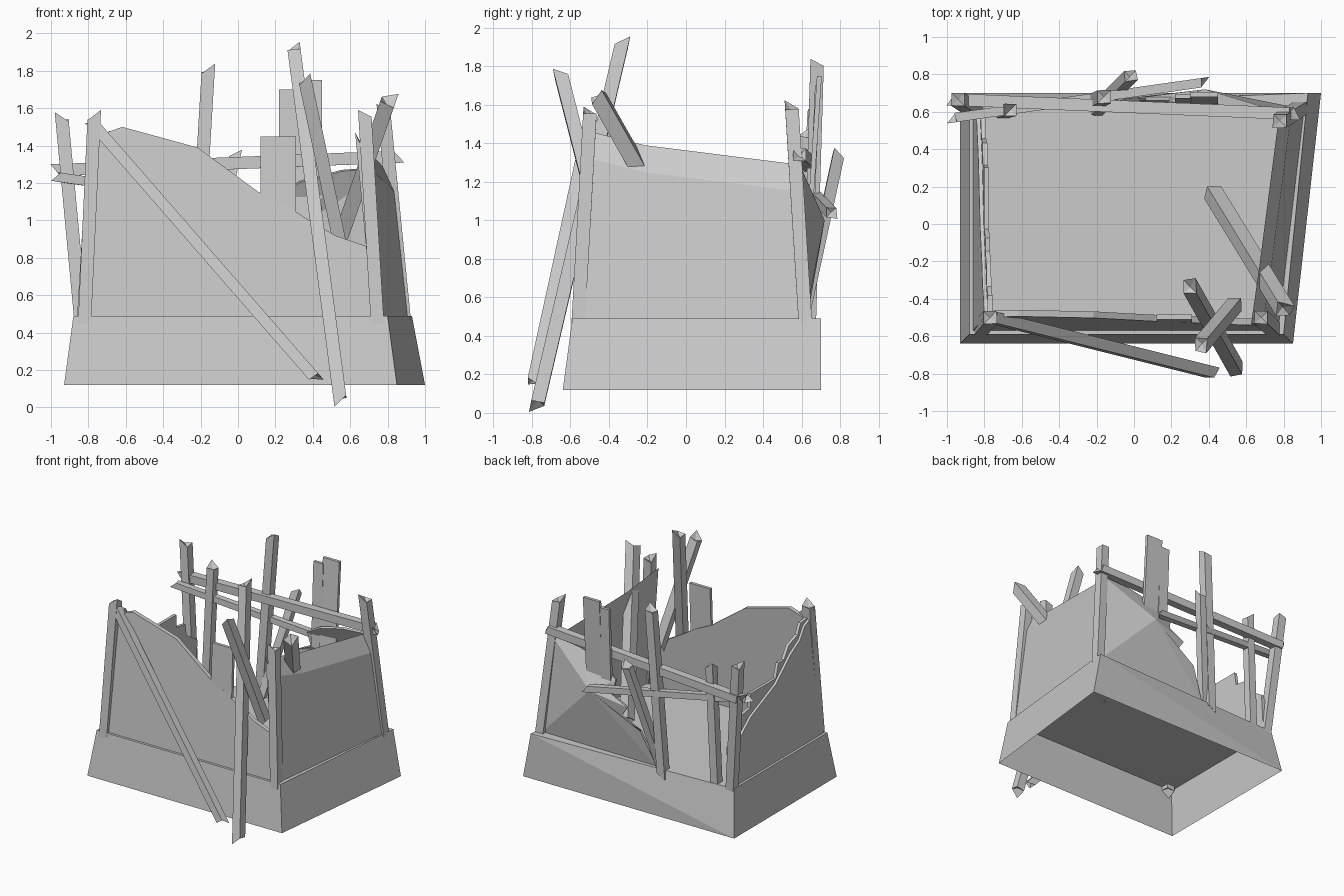
import bpy, bmesh, random
from mathutils import Vector as V

if "Cube" in bpy.data.objects:
    bpy.data.objects.remove(bpy.data.objects["Cube"])

random.seed(4)


def make(name, verts, faces):
    me = bpy.data.meshes.new(name)
    me.from_pydata([tuple(v) for v in verts], [], faces)
    me.update()
    ob = bpy.data.objects.new(name, me)
    bpy.context.collection.objects.link(ob)
    return ob


def fix_normals(ob):
    bm = bmesh.new()
    bm.from_mesh(ob.data)
    bmesh.ops.triangulate(bm, faces=[f for f in bm.faces if len(f.verts) > 4])
    bmesh.ops.recalc_face_normals(bm, faces=bm.faces)
    bm.to_mesh(ob.data)
    bm.free()


def beam(name, p, q, w=0.065, d=None, spike=0.05):
    """Square timber from p to q with splintered ends."""
    p, q = V(p), V(q)
    d = d or w
    axis = (q - p).normalized()
    ref = V((0, 1, 0)) if abs(axis.z) > 0.6 else V((0, 0, 1))
    s = axis.cross(ref).normalized()
    t = s.cross(axis).normalized()
    verts = []
    for c, out in ((p, -axis), (q, axis)):
        tall = random.randrange(4)
        for i, (a, b) in enumerate(((-1, -1), (1, -1), (1, 1), (-1, 1))):
            push = spike if i == tall else random.uniform(-0.2, 0.3) * spike
            verts.append(c + s * a * w / 2 + t * b * d / 2 + out * push)
        verts.append(c - out * spike * 0.3)
    faces = [(i, (i + 1) % 4, 5 + (i + 1) % 4, 5 + i) for i in range(4)]
    faces += [(4, (i + 1) % 4, i) for i in range(4)]
    faces += [(9, 5 + i, 5 + (i + 1) % 4) for i in range(4)]
    fix_normals(make(name, verts, faces))


def wall(name, a, b, lean, thick, profile, drop=None):
    """Wall slab from a to b; profile is (fraction along, height) of the broken
    top edge. lean is the sideways shift per unit height."""
    a, b, lean, thick = V(a), V(b), V(lean), V(thick)
    pts = [(0, 0.49), (1, 0.49)] + profile[::-1]

    def at(u, z):
        return a.lerp(b, u) + lean * (z - 0.49) + V((0, 0, z))
    n = len(pts)
    outer = [at(u, z) for u, z in pts]
    inner = [at(u, z + (drop if drop and i > 1 else 0)) + thick
             for i, (u, z) in enumerate(pts)]
    faces = [tuple(range(n)), tuple(range(2 * n - 1, n - 1, -1))]
    faces += [(i, (i + 1) % n, n + (i + 1) % n, n + i) for i in range(n)]
    fix_normals(make(name, outer + inner, faces))


# Flared foundation, open underneath, with a twisted back face
bot = [(-0.93, -0.64, 0.12), (0.85, -0.64, 0.12), (1.0, 0.70, 0.12), (-0.93, 0.70, 0.12)]
top = [(-0.88, -0.59, 0.49), (0.80, -0.59, 0.49), (0.93, 0.70, 0.49), (-0.88, 0.63, 0.49)]
make("foundation", bot + top, [(0, 1, 5, 4), (1, 2, 6, 5), (2, 3, 6), (3, 7, 6),
                               (3, 0, 4, 7), (4, 5, 6, 7)])

# Broken walls
wall("front_wall", (-0.82, -0.57, 0), (0.74, -0.57, 0), (0.03, 0.075, 0), (0, 0.035, 0),
     [(0.02, 1.45), (0.11, 1.50), (0.37, 1.39), (0.585, 1.15), (0.68, 1.08),
      (0.75, 1.01), (0.85, 0.92), (1, 0.84)])
wall("right_wall", (0.77, -0.57, 0), (0.91, 0.62, 0), (-0.10, 0, 0), (-0.05, 0, 0),
     [(0.03, 1.33), (0.3, 1.25), (0.97, 1.15)], drop=0.14)
wall("left_wall_outer", (-0.86, -0.57, 0), (-0.86, 0.61, 0), (0.06, 0, 0), (0.02, 0, 0),
     [(0.06, 1.46), (0.14, 1.42), (0.2, 1.33), (0.31, 1.26), (0.48, 1.10),
      (0.77, 0.96), (0.93, 0.82), (1, 0.77)])
wall("left_wall_inner", (-0.84, -0.57, 0), (-0.84, 0.61, 0), (0.06, 0, 0), (0.025, 0, 0),
     [(0.06, 1.46), (0.16, 1.45), (0.2, 1.37), (0.3, 1.33), (0.36, 1.24), (0.42, 1.24),
      (0.46, 1.13), (0.74, 1.13), (0.75, 1.02), (0.85, 1.0), (0.87, 0.9), (1, 0.8)])

# Back wall remnant, bulging outwards and torn along its left edge
rim = [(0.88, 0.62, 0.49), (0.81, 0.59, 1.29), (0.55, 0.60, 1.27), (0.33, 0.62, 1.21),
       (0.18, 0.66, 1.12), (0.2, 0.68, 1.0), (0.06, 0.68, 0.93), (0.12, 0.67, 0.84),
       (-0.05, 0.67, 0.76), (-0.17, 0.63, 0.49)]
n = len(rim)
back = make("back_wall", rim + [(0.38, 0.72, 1.0)], [(n, i, (i + 1) % n) for i in range(n)])
fix_normals(back)
back.modifiers.new("thickness", "SOLIDIFY").thickness = 0.02

# Loose planks standing out of the broken walls
for name, x0, x1, z0, z1, y0, y1 in (
        ("front_plank", 0.12, 0.31, 0.95, 1.45, -0.53, -0.51),
        ("back_plank_left", 0.22, 0.31, 1.0, 1.70, 0.64, 0.67),
        ("back_plank_right", 0.30, 0.45, 1.0, 1.75, 0.63, 0.68)):
    verts = [(x, y + o, z) for z, y in ((z0, y0), (z1, y1))
             for x, o in ((x0, 0), (x1, 0), (x1, 0.025), (x0, 0.025))]
    fix_normals(make(name, verts, [(0, 1, 2, 3), (4, 5, 6, 7)] +
                     [(i, (i + 1) % 4, 4 + (i + 1) % 4, 4 + i) for i in range(4)]))

# Corner and back posts, then rails and fallen timbers
for name, p, q, w in (
        ("front_left_post", (-0.82, -0.56, 0.46), (-0.77, -0.50, 1.54), 0.07),
        ("front_right_post", (0.745, -0.56, 0.46), (0.68, -0.50, 1.54), 0.07),
        ("back_left_post", (-0.84, 0.60, 0.46), (-0.94, 0.665, 1.53), 0.07),
        ("back_right_post", (0.89, 0.62, 0.46), (0.78, 0.55, 1.58), 0.07),
        ("back_post_left", (-0.70, 0.60, 0.46), (-0.66, 0.61, 1.43), 0.065),
        ("back_post_middle", (-0.24, 0.64, 0.46), (-0.16, 0.68, 1.79), 0.07),
        ("back_brace", (-0.20, 0.61, 0.50), (-0.02, 0.79, 1.33), 0.06),
        ("upper_rail", (-0.95, 0.665, 1.27), (0.84, 0.59, 1.34), 0.065),
        ("broken_rail", (-0.95, 0.57, 1.23), (0.36, 0.755, 1.04), 0.05),
        ("front_diagonal", (-0.76, -0.50, 1.50), (0.40, -0.79, 0.17), 0.06),
        ("leaning_timber", (0.30, -0.335, 1.91), (0.545, -0.77, 0.05), 0.07),
        ("hanging_timber", (0.36, -0.645, 1.74), (0.54, -0.43, 0.90), 0.07),
        ("fallen_timber", (0.80, -0.45, 1.63), (0.42, 0.17, 0.54), 0.08)):
    beam(name, p, q, w)
